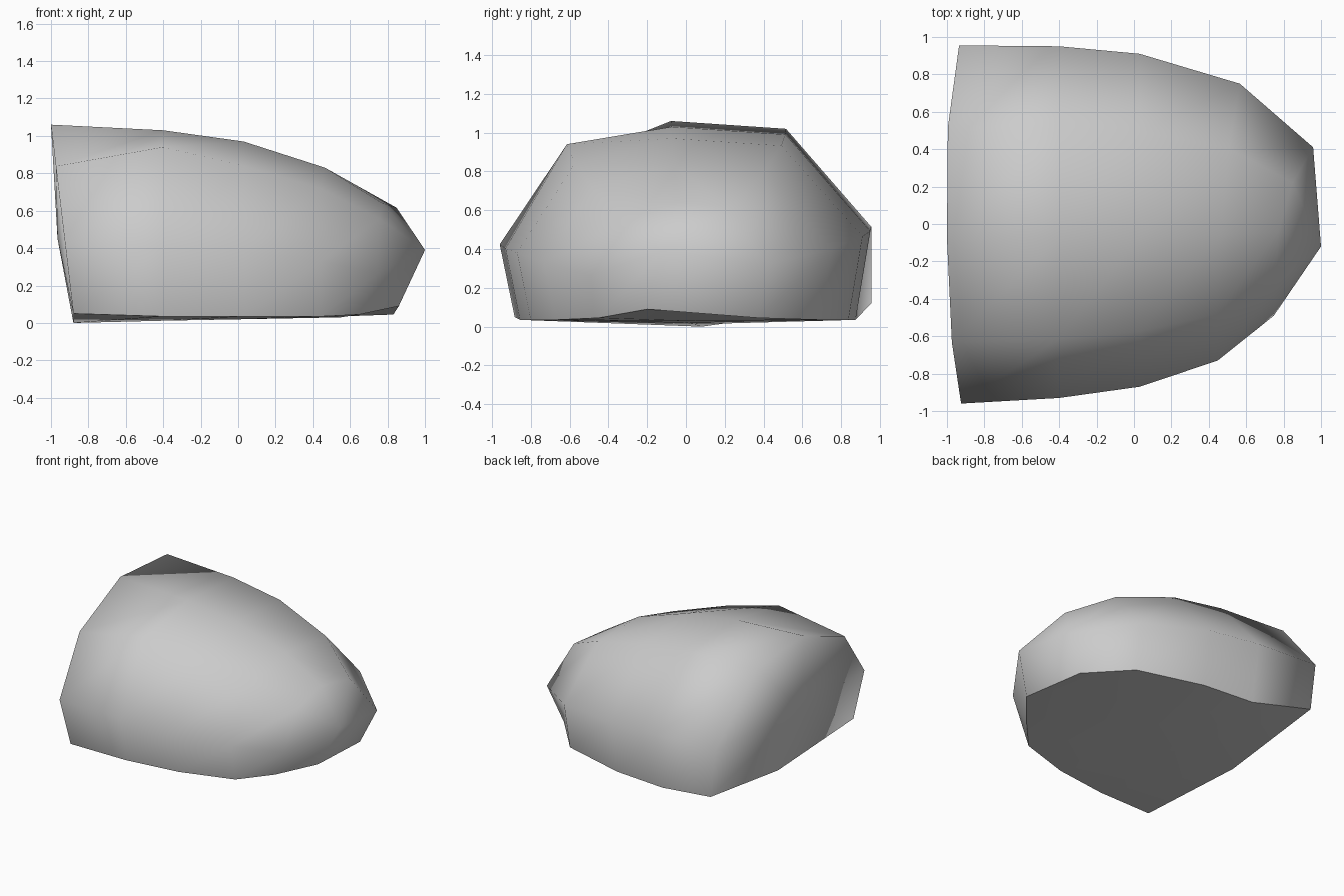
import bpy
import bmesh

cube = bpy.data.objects.get("Cube")
if cube:
    bpy.data.objects.remove(cube, do_unlink=True)

# One plain stone colour
stone = bpy.data.materials.new("stone_grey")
stone.use_nodes = True
grey = (0.6, 0.6, 0.6, 1.0)
stone.diffuse_color = grey
stone.node_tree.nodes["Principled BSDF"].inputs["Base Color"].default_value = grey

# Stations along the boulder: keel point, then start x, lean across,
# tilt with height, bulge at mid height, front width, back width,
# underside height, crown height, front shoulder level, back foot (across, level)
STATIONS = [
    ((-0.88, 0.08, 0.0), -0.88, 0.0, -0.12, 0.0, 0.96, 0.955, 0.05, 1.06, 0.78, (1.0, 0.07)),
    ((-0.4, 0.04, 0.012), -0.4, 0.0, 0.0, 0.0, 0.93, 0.95, 0.035, 1.03, 0.91, (0.92, 0.0)),
    ((0.03, 0.0, 0.02), 0.03, 0.0, 0.0, 0.0, 0.87, 0.91, 0.035, 0.97, 0.86, (0.92, 0.0)),
    ((0.55, 0.0, 0.03), 0.5, 0.06, -0.03, 0.02, 0.73, 0.75, 0.035, 0.83, 0.86, (0.92, 0.0)),
    ((0.86, -0.2, 0.09), 0.74, 0.1, 0.04, 0.1, 0.49, 0.41, 0.045, 0.64, 0.86, (0.91, 0.0)),
]


def add_ring(bm, station):
    """Ring of points from the keel up the front, over the crown, down the back."""
    keel, x, lean, tilt, bulge, front, back, low, high, shoulder, foot = station
    section = [(-0.92, 0.0), (-1.0, 0.37), (-0.66, shoulder), (-0.08, 1.0),
               (0.54, 0.96), (1.0, 0.46), foot]
    ring = [bm.verts.new(keel)]
    for u, v in section:
        width = front if u < 0 else back
        along = x + lean * u + tilt * v + bulge * 4 * v * (1 - v)
        ring.append(bm.verts.new((along, u * width, low + v * (high - low))))
    return ring


def close_end(bm, ring, point):
    centre = bm.verts.new(point)
    for a, b in zip(ring, ring[1:] + ring[:1]):
        bm.faces.new((a, b, centre))


# Boulder body: loft the rings, remembering which faces form the underside
bm = bmesh.new()
rings = [add_ring(bm, station) for station in STATIONS]
underside = set()
for near, far in zip(rings, rings[1:]):
    count = len(near)
    for i in range(count):
        j = (i + 1) % count
        face = bm.faces.new((near[i], near[j], far[j], far[i]))
        if i in (0, count - 1):
            underside.add(face)

# Broad end and pointed nose
close_end(bm, rings[0], (-0.965, -0.1, 0.45))
close_end(bm, rings[-1], (1.0, -0.12, 0.39))
bmesh.ops.recalc_face_normals(bm, faces=bm.faces[:])

# Smooth all over, with a crisp edge around the underside
for face in bm.faces:
    face.smooth = True
for edge in bm.edges:
    edge.smooth = sum(face in underside for face in edge.link_faces) != 1

mesh = bpy.data.meshes.new("boulder")
bm.to_mesh(mesh)
bm.free()
mesh.materials.append(stone)
boulder = bpy.data.objects.new("boulder", mesh)
bpy.context.collection.objects.link(boulder)
